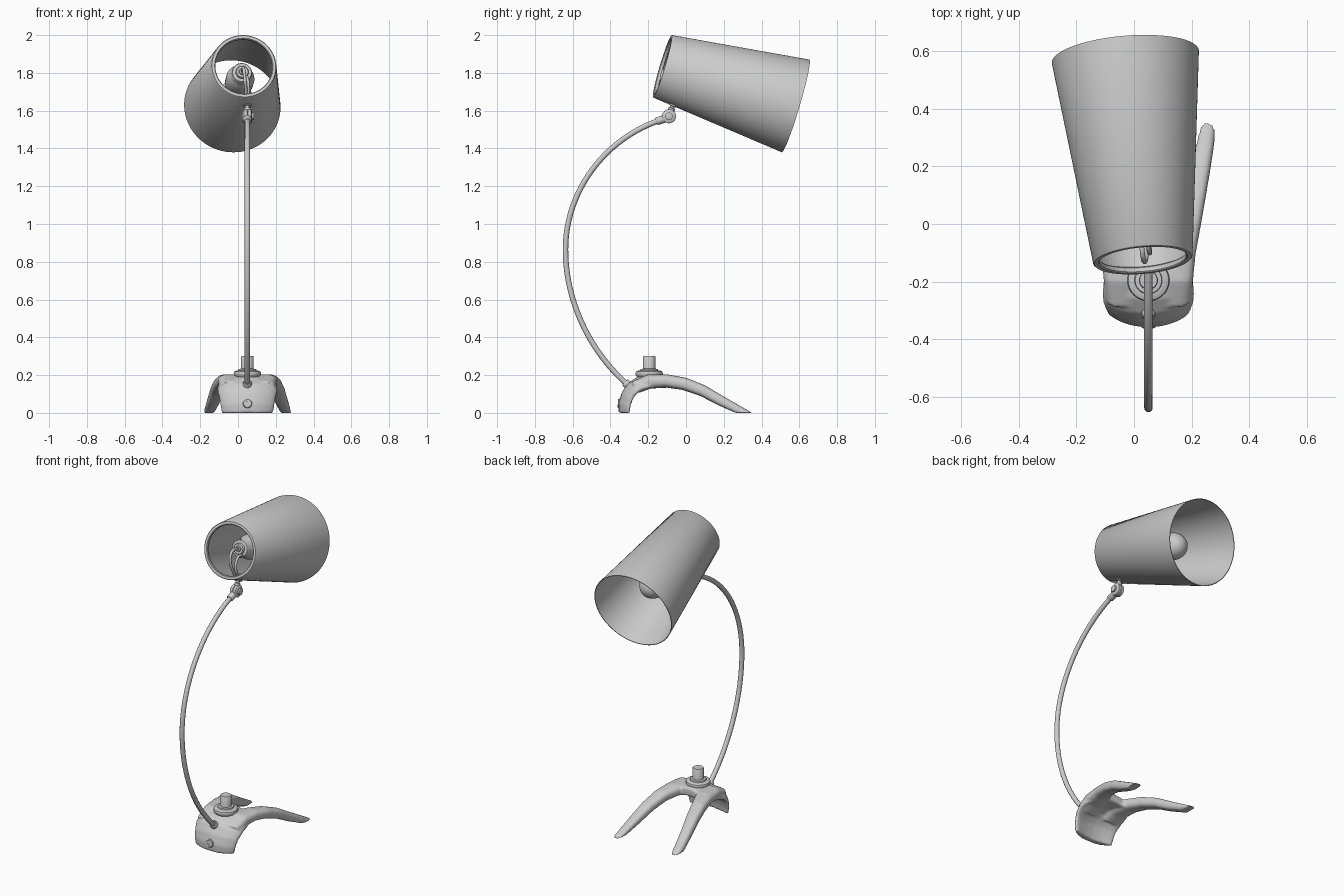
import bpy, bmesh
from math import sin, cos, pi, copysign
from mathutils import Vector

if "Cube" in bpy.data.objects:
    bpy.data.objects.remove(bpy.data.objects["Cube"])

CX = 0.05  # symmetry plane of base and arm


def finish(name, bm, angle=0.7):
    bmesh.ops.remove_doubles(bm, verts=bm.verts, dist=1e-5)
    bmesh.ops.recalc_face_normals(bm, faces=bm.faces)
    me = bpy.data.meshes.new(name)
    bm.to_mesh(me)
    bm.free()
    ob = bpy.data.objects.new(name, me)
    bpy.context.collection.objects.link(ob)
    bpy.ops.object.select_all(action='DESELECT')
    ob.select_set(True)
    bpy.context.view_layer.objects.active = ob
    bpy.ops.object.shade_smooth_by_angle(angle=angle)
    return ob


def skin(bm, rings, caps=False):
    vs = [[bm.verts.new(p) for p in r] for r in rings]
    n = len(vs[0])
    for a, b in zip(vs, vs[1:]):
        for i in range(n):
            bm.faces.new((a[i], a[(i + 1) % n], b[(i + 1) % n], b[i]))
    if caps:
        bm.faces.new(vs[0])
        bm.faces.new(vs[-1])


def lathe(name, profile, origin, axis, n=40):
    """Turn (radius, distance) points around an axis."""
    q = Vector(axis).normalized().to_track_quat('Z', 'Y')
    o = Vector(origin)
    bm = bmesh.new()
    skin(bm, [[o + q @ Vector((r * cos(2 * pi * i / n), r * sin(2 * pi * i / n), h))
               for i in range(n)] for r, h in profile])
    return finish(name, bm)


def rod(name, pts, radius, handles=None):
    cu = bpy.data.curves.new(name, 'CURVE')
    cu.dimensions = '3D'
    cu.bevel_depth, cu.bevel_resolution = radius, 4
    cu.resolution_u, cu.use_fill_caps = 24, True
    sp = cu.splines.new('BEZIER')
    sp.bezier_points.add(len(pts) - 1)
    for i, (bp, p) in enumerate(zip(sp.bezier_points, pts)):
        bp.co = p
        kind = 'FREE' if handles else 'AUTO'
        bp.handle_left_type = bp.handle_right_type = kind
        if handles:
            bp.handle_left, bp.handle_right = handles[i]
    ob = bpy.data.objects.new(name, cu)
    bpy.context.collection.objects.link(ob)
    return ob


def limb(bm, rows, bend, side=1, n=32):
    """Loft rounded sections: (outer y, z, inner y, z, centre x, half width)."""
    rings = []
    for oy, oz, iy, iz, cx, hw in rows:
        ring = []
        out, inn = Vector((0, oy, oz)), Vector((0, iy, iz))
        for k in range(n):
            t = 2 * pi * k / n
            u = copysign(abs(cos(t)) ** 0.75, cos(t))
            v = copysign(abs(sin(t)) ** 0.75, sin(t))
            p = inn.lerp(out, (v + 1) / 2)
            p += (inn - out).normalized() * bend * u * u
            p.z = max(p.z, 0)
            ring.append(Vector((CX + side * cx + hw * u, p.y, p.z)))
        rings.append(ring)
    skin(bm, rings, True)


# Base: curved front foot and two mirrored legs, fused into one body
foot = [(-.357, 0, -.318, 0, 0, .137), (-.358, .05, -.312, .04, 0, .143),
        (-.342, .105, -.296, .085, 0, .15), (-.31, .155, -.27, .115, 0, .158),
        (-.26, .19, -.24, .135, 0, .16), (-.2, .206, -.195, .148, 0, .155),
        (-.14, .206, -.14, .15, 0, .13), (-.1, .203, -.1, .15, 0, .1)]
leg = [(-.29, .165, -.25, .105, .085, .06), (-.2, .204, -.19, .128, .09, .065),
       (-.1, .204, -.105, .134, .108, .056), (0, .186, -.02, .122, .134, .047),
       (.1, .146, .075, .09, .157, .041), (.2, .087, .165, .043, .179, .035),
       (.29, .035, .235, .012, .195, .031), (.352, 0, .262, 0, .204, .028)]
bm = bmesh.new()
limb(bm, foot, .035)
for s in (1, -1):
    limb(bm, leg, 0, s)
base = finish("base", bm)
rm = base.modifiers.new("fuse", 'REMESH')
rm.mode, rm.voxel_size, rm.use_smooth_shade = 'VOXEL', .007, True
sm = base.modifiers.new("soften", 'SMOOTH')
sm.factor, sm.iterations = .5, 6

# Switch: flange and push button
lathe("switch_flange", [(0, .185), (.06, .185), (.07, .198), (.073, .208), (.07, .218), (.06, .223),
      (.048, .224), (.046, .232), (.034, .234), (0, .234)], (CX, -.195, 0), (0, 0, 1))
lathe("switch_button", [(0, .2), (.033, .2), (.033, .297), (.03, .301), (0, .301)],
      (CX, -.195, 0), (0, 0, 1))

# Cable screw low on the front foot
lathe("front_screw", [(0, -.02), (.025, -.02), (.025, .002), (.021, .006), (.012, .006),
      (.012, .003), (0, .003)], (CX, -.355, .05), (0, -1, .05), 24)

# Arm: one swept tube with end sleeves
a, m, b = Vector((CX, -.31, .15)), Vector((CX, -.638, .865)), Vector((CX, -.13, 1.552))
da, db = Vector((0, -.75, .66)), Vector((0, .95, .31))
up = Vector((0, 0, 1))
rod("arm", [a, m, b], .0145,
    [(a - da * .1, a + da * .27), (m - up * .27, m + up * .312), (b - db * .312, b + db * .1)])
lathe("arm_socket", [(0, -.03), (.023, -.03), (.023, .012), (.019, .018), (0, .018)], a, da, 24)
lathe("arm_end_sleeve", [(0, -.03), (.017, -.03), (.021, -.024), (.021, .02), (0, .02)], b, db, 24)

# Tilt joint: disc pair, knob and stem up to the shade
J = Vector((CX, -.09, 1.57))
lathe("tilt_joint", [(0, -.028), (.02, -.028), (.03, -.024), (.037, -.018), (.037, -.002),
      (.032, 0), (.037, .002), (.037, .018), (.03, .024), (.02, .025), (.02, .034),
      (.016, .036), (0, .036)], J, (1, 0, 0))
lathe("joint_stem", [(0, .02), (.018, .02), (.018, .045), (.012, .048), (.012, .056), (.024, .058),
      (.024, .068), (.014, .07), (.014, .09), (.02, .092), (.02, .1), (0, .1)],
      J, (-.02, .34, .94), 24)

# Shade: thin tapered shell with a thicker rim at the narrow end
S, E = Vector((.031, -.125, 1.835)), Vector((-.03, .58, 1.625))
axis = E - S
L = axis.length
d = axis.normalized()
lathe("shade", [(.155, 0), (.169, 0), (.173, .004), (.256, L), (.252, L), (.168, .022),
      (.155, .022), (.151, .018), (.151, .004), (.155, 0)], S, d, 96)

# Bulb holder and bulb on the shade axis
lathe("bulb_holder", [(0, .09), (.016, .09), (.018, .1), (.03, .1), (.034, .106), (.034, .115),
      (.05, .117), (.054, .123), (.054, .17), (.058, .175), (.075, .23), (.075, .3),
      (.06, .31), (0, .31)], S, d)
lathe("bulb", [(.035, .3), (.045, .35), (.065, .4)] +
      [(.08 * cos(t * pi / 20), .49 + .09 * sin(t * pi / 20)) for t in range(-4, 11)], S, d)

# Support wire and flex from the joint round into the holder
h = S + d * .1
rod("holder_bracket", [(CX, -.06, 1.64), (.055, -.1, 1.71), (.05, -.08, 1.77), h + d * .03 + Vector((.02, 0, -.03))], .008)
rod("flex", [(CX - .01, -.07, 1.63), (.042, -.11, 1.70), (.036, -.13, 1.77),
    (.03, -.105, 1.82), h + d * .01], .0085)
